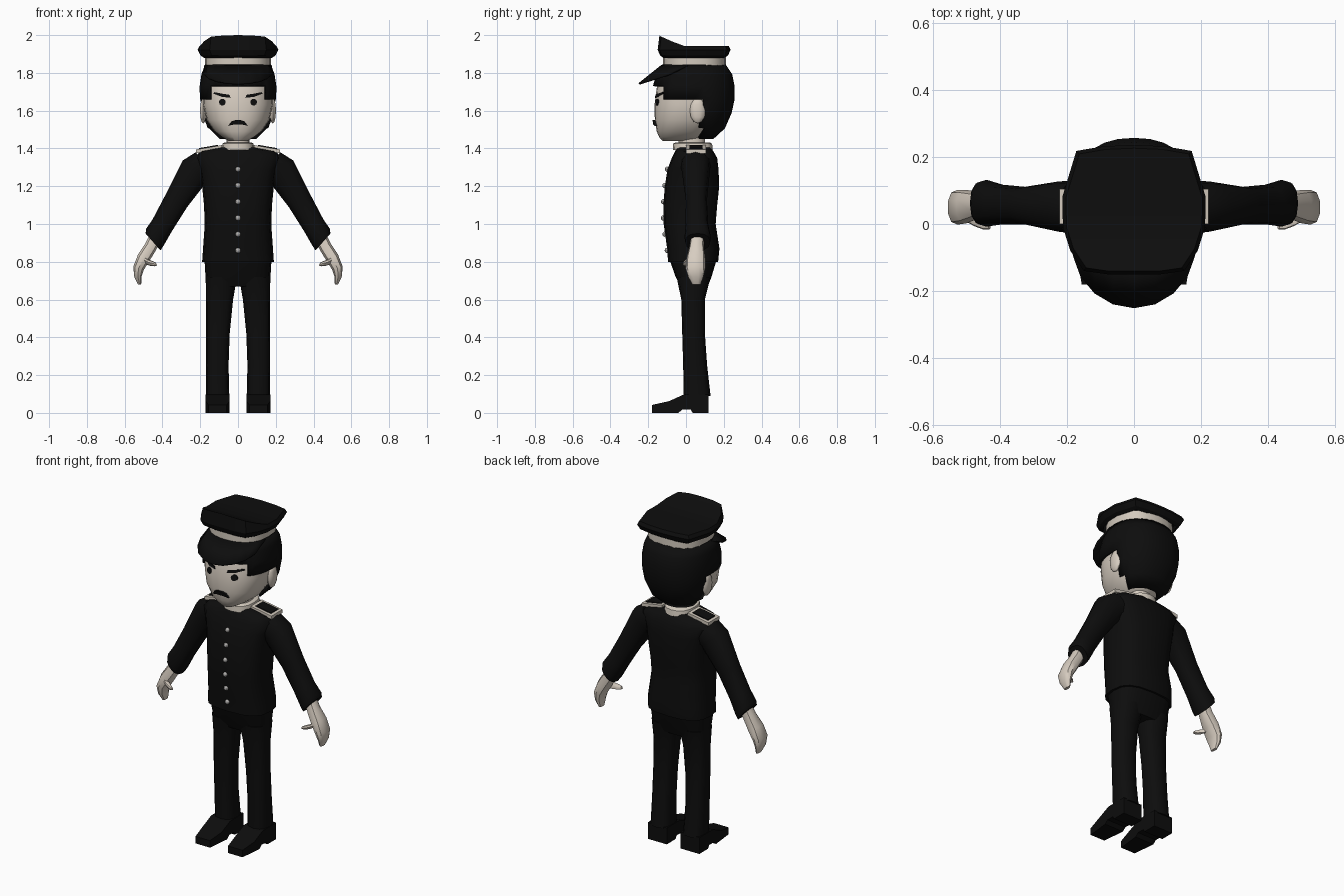
import bpy, bmesh, math
from mathutils import Vector

if "Cube" in bpy.data.objects:
    bpy.data.objects.remove(bpy.data.objects["Cube"])


def material(name, rgb):
    m = bpy.data.materials.new(name)
    m.diffuse_color = (*rgb, 1)
    m.use_nodes = True
    m.node_tree.nodes["Principled BSDF"].inputs["Base Color"].default_value = m.diffuse_color
    return m


BLACK = material("black cloth", (0.004, 0.004, 0.004))
SKIN = material("pale skin", (0.68, 0.61, 0.53))
TRIM = material("cream trim", (0.65, 0.59, 0.51))
METAL = material("silver", (0.42, 0.41, 0.40))


def finish(name, bm, mat, angle=40, thick=0):
    bmesh.ops.recalc_face_normals(bm, faces=bm.faces)
    me = bpy.data.meshes.new(name)
    bm.to_mesh(me)
    bm.free()
    ob = bpy.data.objects.new(name, me)
    bpy.context.collection.objects.link(ob)
    me.materials.append(mat)
    bpy.ops.object.select_all(action='DESELECT')
    ob.select_set(True)
    bpy.context.view_layer.objects.active = ob
    if angle:
        bpy.ops.object.shade_smooth_by_angle(angle=math.radians(angle))
    if thick:
        mod = ob.modifiers.new("thickness", 'SOLIDIFY')
        mod.thickness, mod.offset = thick, 0
    bpy.context.view_layer.update()
    return ob


def ring(c, u, ru, rv, n=16, p=2.4):
    """Rounded section around c: half-width ru along u, rv along y."""
    u = Vector(u).normalized()
    pts = []
    for i in range(n):
        a = 2 * math.pi * i / n
        s, k = math.sin(a), -math.cos(a)
        f = lambda t: math.copysign(abs(t) ** (2 / p), t) if abs(t) > 1e-6 else 0
        pts.append(Vector(c) + u * ru * f(s) + Vector((0, rv * f(k), 0)))
    return pts


def flat(z, rx, y0, y1, cx=0, n=16, p=2.4):
    """Level section given by its front and back y."""
    return ring((cx, (y0 + y1) / 2, z), (1, 0, 0), rx, (y1 - y0) / 2, n, p)


def skin_rings(rings, caps=True):
    bm = bmesh.new()
    vs = [[bm.verts.new(p) for p in r] for r in rings]
    n = len(vs[0])
    for a, b in zip(vs, vs[1:]):
        for i in range(n):
            bm.faces.new((a[i], a[(i + 1) % n], b[(i + 1) % n], b[i]))
    if caps:
        bm.faces.new(vs[0])
        bm.faces.new(vs[-1])
    return bm


def loft(name, rings, mat, angle=40):
    return finish(name, skin_rings(rings), mat, angle)


def stack(name, rows, mat, **kw):
    return loft(name, [flat(*r, **kw) for r in rows], mat)


def ball(name, c, size, mat, seg=10):
    bm = bmesh.new()
    bmesh.ops.create_uvsphere(bm, u_segments=seg, v_segments=6, radius=1)
    for v in bm.verts:
        v.co = Vector(c) + Vector(v.co[k] * size[k] for k in range(3))
    return finish(name, bm, mat)


# coat, neck and collar
coat = stack("coat", [(.80, .19, -.095, .17), (.87, .185, -.10, .177), (1.0, .176, -.118, .157),
                      (1.1, .18, -.12, .165), (1.2, .19, -.112, .176), (1.29, .205, -.098, .172),
                      (1.35, .228, -.075, .165), (1.385, .20, -.058, .145),
                      (1.405, .09, -.05, .13)], BLACK, p=2.8)
stack("neck", [(1.38, .062, -.04, .10), (1.48, .062, -.04, .10)], SKIN)
stack("collar", [(1.392, .088, -.07, .142), (1.425, .082, -.068, .138), (1.432, .072, -.055, .125)], TRIM)

# coat buttons
for i in range(6):
    z = 1.29 - i * .086
    hit = coat.ray_cast((0, -1, z), (0, 1, 0))[1]
    ball(f"button_{i + 1}", (0, hit.y - .002, z), (.014, .012, .014), METAL, 8)

# hips
stack("trouser_hips", [(.67, .165, -.03, .115), (.72, .172, -.055, .135), (.82, .178, -.09, .165)], BLACK, p=2.8)

for s, side in ((1, "left"), (-1, "right")):
    # trouser leg
    stack(f"trouser_leg_{side}", [(.09, .062, -.012, .13, .108 * s), (.25, .06, -.015, .112, .11 * s),
                                  (.42, .063, -.02, .10, .107 * s), (.6, .072, -.025, .10, .098 * s),
                                  (.72, .083, -.05, .13, .088 * s)], BLACK, n=12, p=2.7)
    # shoe: side profile with raised arch, narrower at the toe
    prof = [(-.18, 0), (-.18, .042), (-.09, .062), (-.01, .098), (.118, .098),
            (.118, 0), (.035, 0), (.025, .018), (-.02, .018), (-.04, 0)]
    loft(f"shoe_{side}", [[(s * (.108 + d * (.048 if y < -.1 else .063)), y, z) for y, z in prof]
                          for d in (-1, 1)], BLACK, 30)
    # sleeve
    loft(f"sleeve_{side}", [ring((x * s, y, z), (a * s, 0, b), r, h, 12) for x, y, z, a, b, r, h in (
        (.17, .05, 1.31, .6, .8, .088, .08), (.225, .052, 1.285, .8, .6, .085, .075),
        (.325, .055, 1.125, .84, .54, .066, .056), (.40, .058, .995, .84, .54, .06, .06),
        (.44, .062, .93, .72, .69, .064, .07), (.45, .062, .905, .66, .75, .06, .066))], BLACK)
    # hand and thumb
    loft(f"hand_{side}", [ring((x * s, y, z), (a * s, 0, b), r, h, 10) for x, y, z, a, b, r, h in (
        (.44, .06, .925, .75, .65, .036, .036), (.462, .056, .88, .8, .6, .035, .038),
        (.50, .052, .82, .85, .5, .036, .05), (.527, .05, .765, .95, .3, .03, .052),
        (.53, .052, .72, 1, 0, .02, .04), (.521, .055, .68, 1, 0, .009, .022))], SKIN)
    loft(f"thumb_{side}", [ring((x * s, y, z), (.35 * s, 0, .94), r, r, 8) for x, y, z, r in (
        (.505, .035, .815, .026), (.475, .012, .797, .019), (.448, -.002, .79, .015),
        (.431, -.008, .787, .008))], SKIN)

    # shoulder boards: cream border with a dark centre
    for nm, mat, x0, x1, y0, y1, up in (("shoulder_board", TRIM, .085, .222, .0, .105, 0),
                                        ("shoulder_board_inset", BLACK, .105, .206, .018, .087, .005)):
        corners = ((x0, y0), (x1, y0), (x1, y1), (x0, y1))
        loft(f"{nm}_{side}", [[(x * s, y, 1.432 - .17 * x + up + h) for x, y in corners]
                              for h in (-.02, 0)], mat, 0)

# head
head = stack("head", [(1.44, .05, -.125, .07), (1.46, .085, -.142, .10), (1.49, .125, -.155, .13),
                      (1.55, .166, -.165, .17), (1.63, .184, -.167, .20), (1.72, .186, -.155, .20),
                      (1.84, .165, -.115, .19)], SKIN, n=24, p=2.3)

# hair: shell around the head, opened over the face and below the temples
bm = skin_rings([flat(*r, n=32, p=2.3) for r in (
    (1.455, .10, -.12, .14), (1.51, .157, -.15, .20), (1.59, .186, -.165, .235), (1.66, .195, -.17, .25),
    (1.73, .196, -.168, .25), (1.79, .187, -.15, .238), (1.84, .168, -.12, .205))], caps=False)
gone = []
for f in bm.faces:
    c = f.calc_center_median()
    if (c.z < 1.73 and c.y < -.11) or (c.z < 1.655 and c.y < .085):
        gone.append(f)
bmesh.ops.delete(bm, geom=gone, context='FACES')
finish("hair", bm, BLACK, 40, .014)

# ears
for s, side in ((1, "left"), (-1, "right")):
    ball(f"ear_{side}", (.184 * s, .062, 1.60), (.018, .042, .068), SKIN)


def face_plate(name, pts, depth=.006):
    """Thin plate laid on the face from (x, z) outline points."""
    hits = [head.ray_cast((x, -1, z), (0, 1, 0))[1] for x, z in pts]
    loft(name, [[h + Vector((0, d, 0)) for h in hits] for d in (.003, -depth)], BLACK, 0)


for s, side in ((1, "left"), (-1, "right")):
    face_plate(f"eye_{side}", [(s * .083 + .018 * math.cos(i * math.pi / 5),
                                1.645 + .018 * math.sin(i * math.pi / 5)) for i in range(10)])
    face_plate(f"eyebrow_{side}", [(s * x, z) for x, z in (
        (.04, 1.668), (.085, 1.673), (.13, 1.69), (.125, 1.698), (.085, 1.69), (.045, 1.684))])
face_plate("moustache", [(-.052, 1.52), (-.02, 1.527), (.02, 1.527), (.052, 1.52),
                         (.035, 1.543), (.015, 1.55), (-.015, 1.55), (-.035, 1.543)], .014)

# cap band
stack("cap_base", [(1.79, .178, -.12, .20), (1.845, .174, -.12, .21)], BLACK, n=20)
stack("cap_band", [(1.838, .174, -.122, .212), (1.89, .174, -.122, .212)], TRIM, n=20)

# cap visor
bm = bmesh.new()
rows = []
for i in range(9):
    a = math.radians(-80 + 20 * i)
    s, k = math.sin(a), math.cos(a)
    rows.append((bm.verts.new((.178 * s, .04 - .168 * k, 1.838)),
                 bm.verts.new((.182 * s, -.06 - .188 * k, 1.80 - .058 * k))))
for a, b in zip(rows, rows[1:]):
    bm.faces.new((a[0], b[0], b[1], a[1]))
finish("cap_visor", bm, BLACK, 40, .01)

# cap crown: wide outline, top raised at the front
half = [(0, -.15), (.08, -.15), (.15, -.14), (.19, -.08), (.212, -.01),
        (.214, .08), (.172, .218), (.09, .232), (0, .236)]
outline = half + [(-x, y) for x, y in half[-2:0:-1]]


def crown_ring(k, z):
    return [(x * k, .04 + (y - .04) * k, z(x, y)) for x, y in outline]


def top(x, y):
    return 1.942 + .058 * max(0, min(1, (-.01 - y) / .13)) * (1 - 6 * x * x)


bm = skin_rings([crown_ring(.84, lambda x, y: 1.88), crown_ring(.93, lambda x, y: 1.892),
                 crown_ring(1, lambda x, y: 1.922), crown_ring(.95, top)], caps=False)
bm.verts.ensure_lookup_table()
n = len(outline)
t = bm.verts[-n:]
for i in range(len(half) - 1):
    quad = [t[i], t[i + 1], t[-i - 1], t[-i]] if i else [t[0], t[1], t[-1]]
    bm.faces.new(list(dict.fromkeys(quad)))
finish("cap_crown", bm, BLACK, 30)
